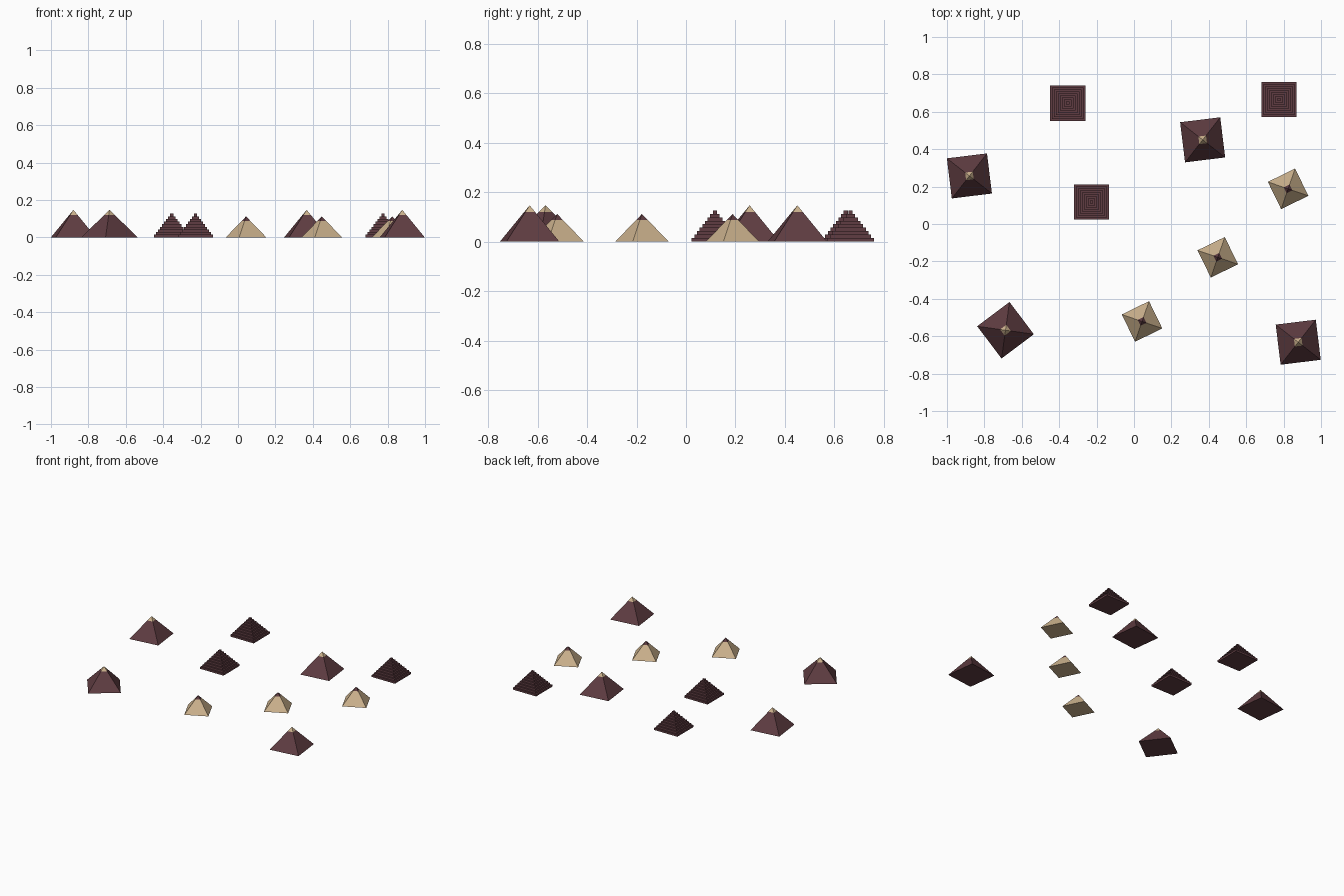
import bpy, bmesh
from math import radians, pi, cos, sin, sqrt

if "Cube" in bpy.data.objects:
    bpy.data.objects.remove(bpy.data.objects["Cube"])


def material(name, rgb):
    m = bpy.data.materials.new(name)
    m.diffuse_color = (*rgb, 1)
    m.use_nodes = True
    m.node_tree.nodes["Principled BSDF"].inputs["Base Color"].default_value = m.diffuse_color
    return m


MAROON = material("maroon_stone", (0.115, 0.046, 0.054))
TAN = material("tan_stone", (0.61, 0.45, 0.27))


def square_stack(name, profile, mat, loc, angle, bottom=True, top=False):
    """Sweep a (half width, z) profile around a square; half width 0 is a point."""
    bm = bmesh.new()
    rings = []
    for h, z in profile:
        if h == 0:
            rings.append([bm.verts.new((0, 0, z))] * 4)
        else:
            rings.append([bm.verts.new((h * sqrt(2) * cos(pi / 4 + i * pi / 2),
                                        h * sqrt(2) * sin(pi / 4 + i * pi / 2), z))
                          for i in range(4)])
    for a, b in zip(rings, rings[1:]):
        for i in range(4):
            j = (i + 1) % 4
            corners = [a[i], a[j], b[j], b[i]]
            bm.faces.new(list(dict.fromkeys(corners)))
    if bottom:
        bm.faces.new(rings[0][::-1])
    if top:
        bm.faces.new(rings[-1])
    mesh = bpy.data.meshes.new(name)
    bm.to_mesh(mesh)
    bm.free()
    mesh.materials.append(mat)
    obj = bpy.data.objects.new(name, mesh)
    obj.location = (*loc, 0)
    obj.rotation_euler.z = radians(angle)
    bpy.context.collection.objects.link(obj)


def capped_pyramid(name, half, height, cap_z, body_mat, cap_mat, loc, angle):
    cap_half = half * (1 - cap_z / height)
    square_stack(name + "_body", [(half, 0), (cap_half, cap_z)], body_mat, loc, angle)
    square_stack(name + "_cap", [(cap_half, cap_z), (0, height)], cap_mat, loc, angle,
                 bottom=False)


# Large dark pyramids with light capstones
for x, y, a in [(-0.88, 0.257, 7), (0.367, 0.45, 7), (0.878, -0.632, 7), (-0.687, -0.568, 37)]:
    capped_pyramid("large_pyramid", 0.108, 0.147, 0.119, MAROON, TAN, (x, y), a)

# Small light pyramids with dark capstones
for x, y in [(0.043, -0.521), (0.448, -0.178), (0.824, 0.188)]:
    capped_pyramid("small_pyramid", 0.081, 0.112, 0.088, TAN, MAROON, (x, y), 26)

# Stepped pyramids
STEPS, RISE, RUN = 9, 0.0141, 0.0107
steps = []
for i in range(STEPS):
    h = 0.094 - i * RUN
    steps += [(h, i * RISE), (h, (i + 1) * RISE)]
for x, y in [(-0.354, 0.646), (0.776, 0.665), (-0.228, 0.117)]:
    square_stack("stepped_pyramid", steps, MAROON, (x, y), 0, top=True)
